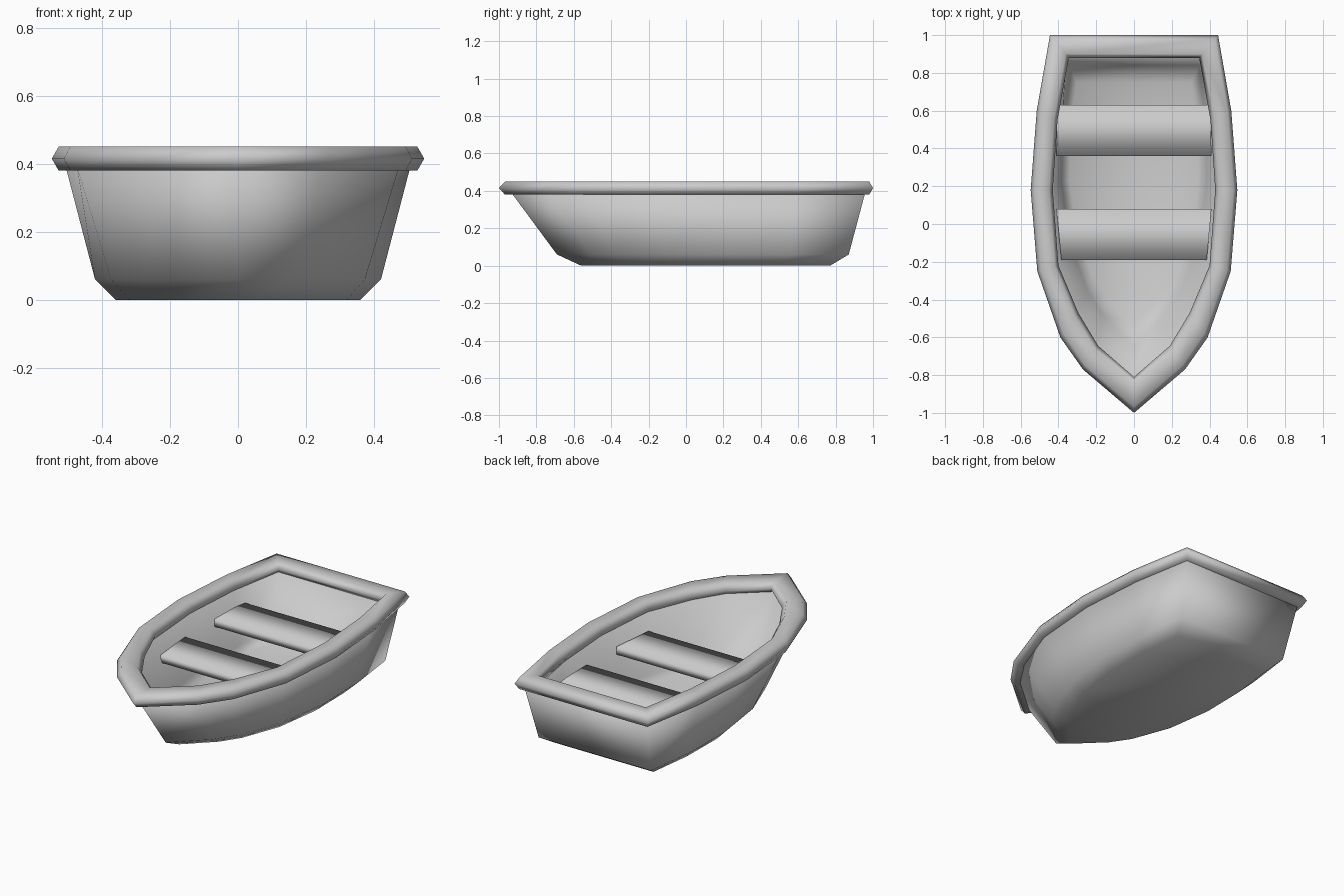
import bpy

if "Cube" in bpy.data.objects:
    bpy.data.objects.remove(bpy.data.objects["Cube"])

grey = bpy.data.materials.new("plain_grey")
grey.use_nodes = True
grey.diffuse_color = (0.6, 0.6, 0.6, 1)
grey.node_tree.nodes["Principled BSDF"].inputs["Base Color"].default_value = (0.6, 0.6, 0.6, 1)

# Half outlines of the gunwale, bow to stern
OUTER = [(0, -1), (.27, -.77), (.39, -.6), (.512, -.25), (.547, .18), (.515, .6), (.445, 1)]
INNER = [(0, -.81), (.19, -.645), (.295, -.47), (.4, -.22), (.43, .18), (.405, .55), (.345, .88)]


def mirror(half):
    return half + [(-x, y) for x, y in reversed(half[1:])]


def between(t, z):
    """Ring part of the way from the outer to the inner outline."""
    half = [(a + (c - a) * t, b + (d - b) * t) for (a, b), (c, d) in zip(OUTER, INNER)]
    return [(x, y, z) for x, y in mirror(half)]


def scaled(width, bow, stern, z):
    """Outline narrowed to a half width and refitted between bow and stern."""
    mid, reach = (bow + stern) / 2, (stern - bow) / 2
    half = [(x * width / .547 * (1 + .12 * (y - .18)), mid + reach * y) for x, y in OUTER]
    return [(x, y, z) for x, y in mirror(half)]


def build(name, verts, faces):
    mesh = bpy.data.meshes.new(name)
    mesh.from_pydata(verts, [], faces)
    mesh.materials.append(grey)
    mesh.shade_smooth()
    obj = bpy.data.objects.new(name, mesh)
    bpy.context.collection.objects.link(obj)
    return obj


def loft(name, rings, closed):
    n, count = len(rings[0]), len(rings)
    verts = [v for ring in rings for v in ring]
    faces = []
    for r in range(count if closed else count - 1):
        a, b = r * n, (r + 1) % count * n
        for i in range(n):
            j = (i + 1) % n
            faces.append((a + i, a + j, b + j, b + i))
    if not closed:
        faces.append(tuple(reversed(range(n))))
        faces.append(tuple(range((count - 1) * n, count * n)))
    return build(name, verts, faces)


# Hull: outer skin from keel to rim, then inner skin down to the floor
loft("hull", [
    scaled(.36, -.56, .77, 0),
    scaled(.42, -.69, .87, .06),
    between(.35, .39),
    between(.88, .39),
    scaled(.385, -.65, .84, .07),
    scaled(.34, -.53, .75, .025),
], False)

# Gunwale: six-sided section swept round the outline
loft("gunwale", [between(t, z) for t, z in (
    (0, .415), (.17, .45), (.83, .45), (1, .415), (.83, .38), (.17, .38))], True)


# Seats: planks left open where their ends meet the hull
def seat(name, front, back, front_half, back_half, bottom=.25, top=.295):
    section = [(front, bottom, front_half), (back, bottom, back_half),
               (back, top, back_half), (front, top, front_half)]
    verts = [(side * half, y, z) for side in (-1, 1) for y, z, half in section]
    faces = [(i, i + 4, (i + 1) % 4 + 4, (i + 1) % 4) for i in range(4)]
    # reverse so that the top points up
    build(name, verts, [f[::-1] for f in faces])


seat("front_seat", -.19, .08, .385, .41)
seat("back_seat", .36, .63, .41, .405)
